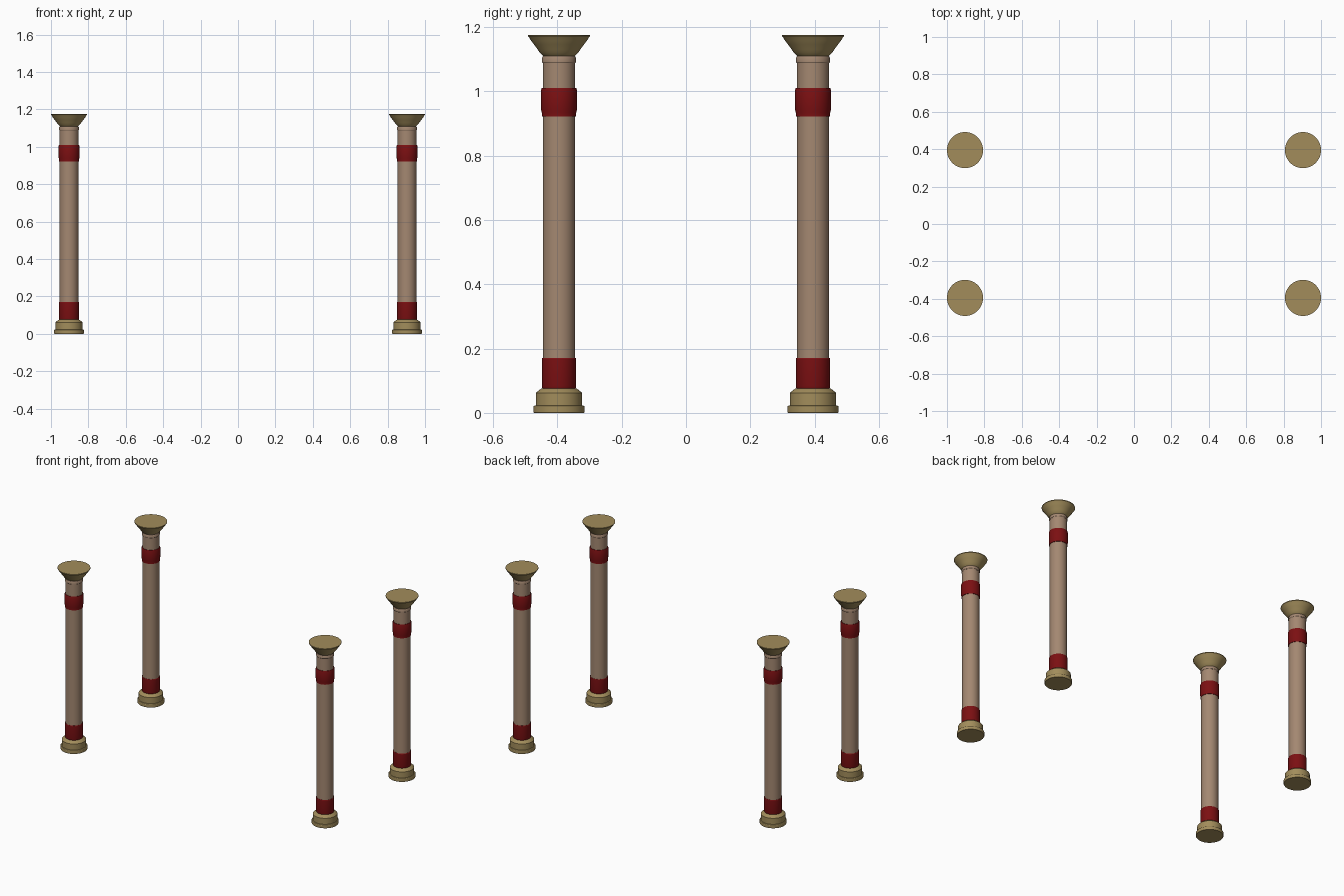
import bpy, bmesh, math

if "Cube" in bpy.data.objects:
    bpy.data.objects.remove(bpy.data.objects["Cube"])

def mat(name, col):
    m = bpy.data.materials.new(name)
    m.diffuse_color = (*col, 1)
    m.use_nodes = True
    m.node_tree.nodes["Principled BSDF"].inputs["Base Color"].default_value = m.diffuse_color
    return m

STONE = mat("pinkish stone", (0.37, 0.245, 0.165))
GOLD = mat("dull gold", (0.36, 0.265, 0.105))
RED = mat("deep red", (0.20, 0.005, 0.006))
SIDES = 48

def lathe(name, profile, material, x, y):
    """Closed solid of revolution from (radius, height) points."""
    bm = bmesh.new()
    rings = []
    for r, z in profile:
        rings.append([bm.verts.new((r * math.cos(2 * math.pi * i / SIDES),
                                    r * math.sin(2 * math.pi * i / SIDES), z))
                      for i in range(SIDES)])
    for a, b in zip(rings, rings[1:]):
        for i in range(SIDES):
            j = (i + 1) % SIDES
            bm.faces.new((a[i], a[j], b[j], b[i])).smooth = True
    bm.faces.new(rings[0][::-1])
    bm.faces.new(rings[-1])
    me = bpy.data.meshes.new(name)
    bm.to_mesh(me)
    bm.free()
    me.materials.append(material)
    ob = bpy.data.objects.new(name, me)
    ob.location = (x, y, 0)
    bpy.context.collection.objects.link(ob)
    # keep the rims crisp
    bpy.ops.object.select_all(action='DESELECT')
    ob.select_set(True)
    bpy.context.view_layer.objects.active = ob
    bpy.ops.object.shade_smooth_by_angle(angle=math.radians(30))

# column parts as turned profiles, bottom to top
PARTS = [
    ("base", GOLD, [(.078, 0), (.08, .003), (.08, .019), (.078, .022), (.072, .023),
                    (.072, .062), (.064, .069), (.056, .075), (.05, .077)]),
    ("lower_band", RED, [(.051, .074), (.0525, .079), (.0535, .083), (.0535, .168), (.0515, .171)]),
    ("shaft", STONE, [(.0505, .07), (.0505, 1.11)]),
    ("upper_band", RED, [(.0535, .922), (.0535, .934), (.0555, .942),
                         (.0555, 1.005), (.0535, 1.011)]),
    ("neck_ring", STONE, [(.051, 1.088), (.053, 1.091), (.053, 1.104), (.051, 1.108)]),
    ("capital", GOLD, [(.045, 1.107), (.052, 1.113), (.060, 1.121), (.066, 1.130),
                       (.078, 1.146), (.087, 1.158), (.093, 1.168), (.0965, 1.172), (.0965, 1.176)]),
]

# four columns at the corners of a rectangle
for x, sx in ((-.9035, "left"), (.9035, "right")):
    for y, sy in ((-.395, "front"), (.395, "back")):
        for name, material, profile in PARTS:
            lathe(f"{sy}_{sx}_{name}", profile, material, x, y)
